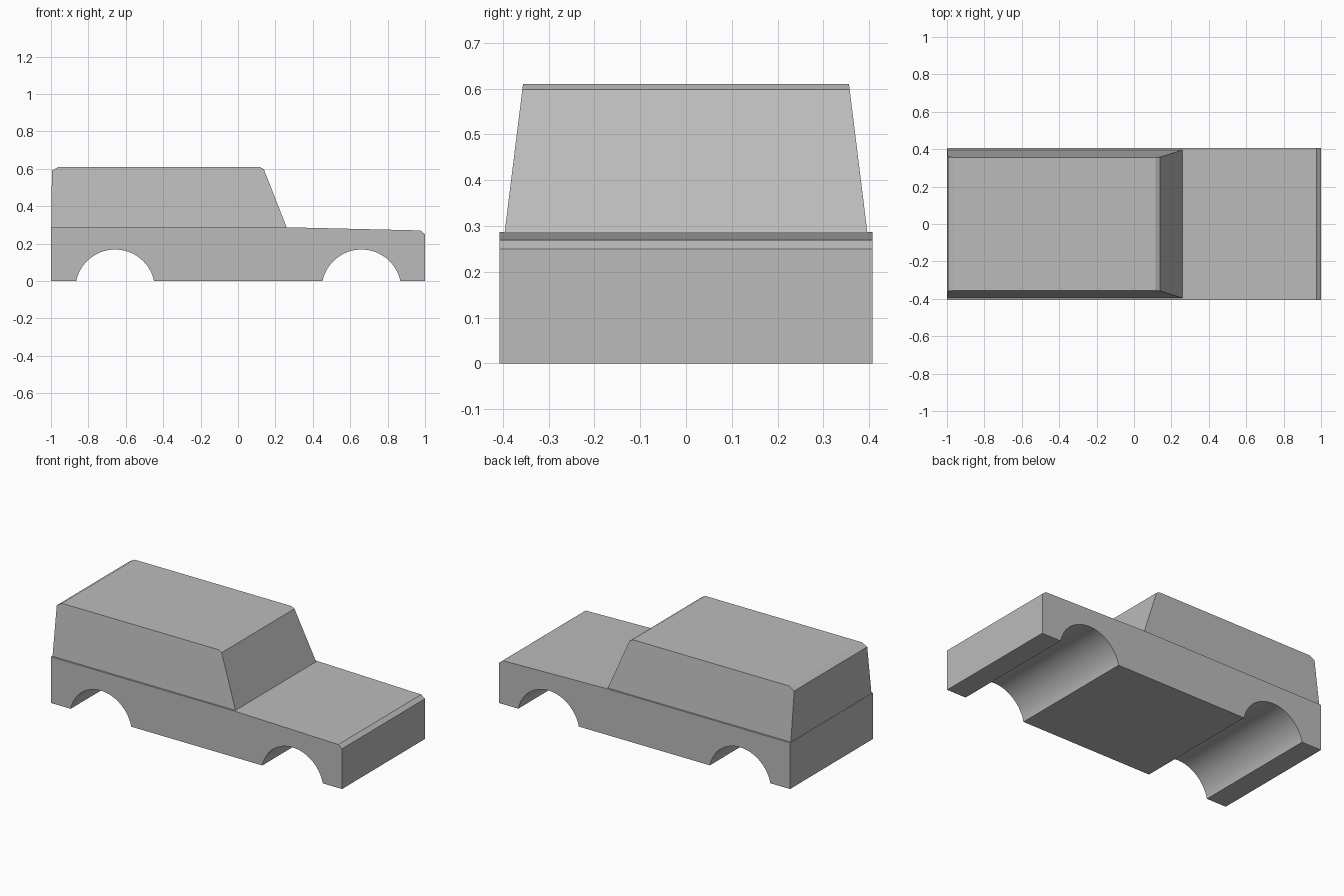
import bpy, bmesh, math

cube = bpy.data.objects.get("Cube")
if cube:
    bpy.data.objects.remove(cube, do_unlink=True)

# Single plain grey
grey = bpy.data.materials.new("plain_grey")
grey.use_nodes = True
grey.diffuse_color = (0.5, 0.5, 0.5, 1)
bsdf = next(n for n in grey.node_tree.nodes if n.type == 'BSDF_PRINCIPLED')
bsdf.inputs["Base Color"].default_value = grey.diffuse_color


def arch(cx, half_width=0.208, height=0.168, steps=32):
    """Wheel arch arc in the side profile, running from +x to -x."""
    r = (half_width ** 2 + height ** 2) / (2 * height)
    cz = height - r
    a = math.asin(-cz / r)
    angles = [a + (math.pi - 2 * a) * i / steps for i in range(steps + 1)]
    return [(cx + r * math.cos(t), cz + r * math.sin(t)) for t in angles]


def extrude_profile(name, profile, half_width):
    """Extrude an (x, z) outline across y; half_width(z) sets the side taper."""
    bm = bmesh.new()
    near = [bm.verts.new((x, -half_width(z), z)) for x, z in profile]
    far = [bm.verts.new((x, half_width(z), z)) for x, z in profile]
    bm.faces.new(near)
    bm.faces.new(far)
    n = len(profile)
    for i in range(n):
        j = (i + 1) % n
        bm.faces.new((near[i], near[j], far[j], far[i]))
    bmesh.ops.recalc_face_normals(bm, faces=bm.faces)
    mesh = bpy.data.meshes.new(name)
    bm.to_mesh(mesh)
    bm.free()
    mesh.materials.append(grey)
    obj = bpy.data.objects.new(name, mesh)
    bpy.context.collection.objects.link(obj)
    bpy.ops.object.select_all(action='DESELECT')
    obj.select_set(True)
    bpy.context.view_layer.objects.active = obj
    bpy.ops.object.shade_smooth_by_angle(angle=math.radians(15))
    return obj


BELT = 0.287

# Lower body with sloping bonnet and two wheel arches cut right through
body = [(-1, 0), (-1, BELT), (0.26, BELT), (0.975, 0.27), (1, 0.25), (1, 0)]
body += arch(0.66) + arch(-0.657)
extrude_profile("lower_body", body, lambda z: 0.407)

# Cabin with inward-leaning sides and raked windscreen
cabin = [(-0.998, BELT), (-0.995, 0.59), (-0.96, 0.61),
         (0.115, 0.61), (0.138, 0.598), (0.26, BELT)]
extrude_profile("cabin", cabin,
                lambda z: 0.396 - 0.04 * (z - BELT) / (0.61 - BELT))
